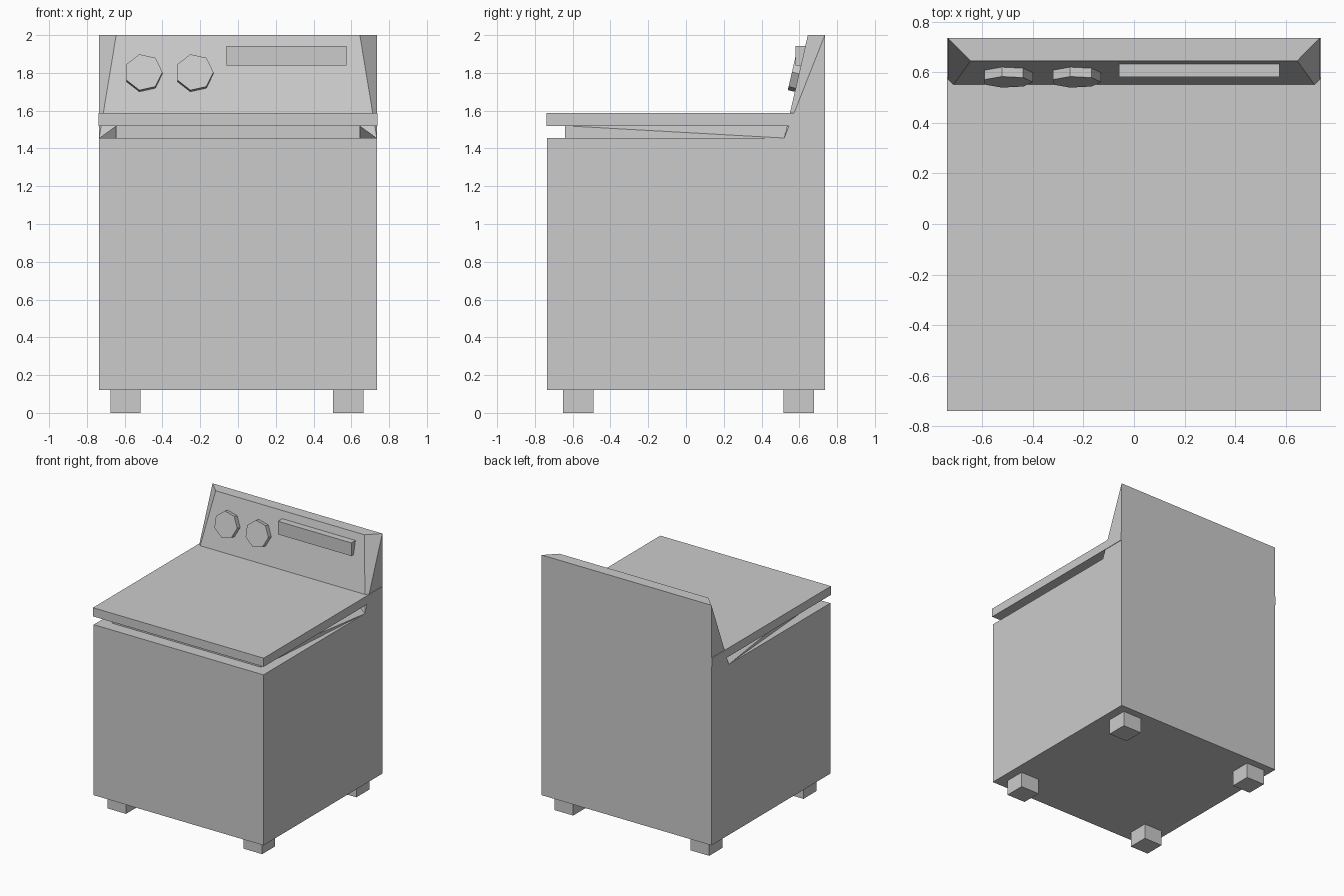
import bpy, bmesh
from math import atan2, pi
from mathutils import Matrix

if "Cube" in bpy.data.objects:
    bpy.data.objects.remove(bpy.data.objects["Cube"])


def mesh_object(name, verts, faces):
    bm = bmesh.new()
    vs = [bm.verts.new(v) for v in verts]
    for f in faces:
        bm.faces.new([vs[i] for i in f])
    bmesh.ops.recalc_face_normals(bm, faces=bm.faces)
    me = bpy.data.meshes.new(name)
    bm.to_mesh(me)
    bm.free()
    ob = bpy.data.objects.new(name, me)
    bpy.context.collection.objects.link(ob)
    return ob


def box(name, x0, x1, y0, y1, z0, z1):
    verts = [(x, y, z) for z in (z0, z1)
             for x, y in ((x0, y0), (x1, y0), (x1, y1), (x0, y1))]
    return mesh_object(name, verts, [(3, 2, 1, 0), (4, 5, 6, 7), (0, 1, 5, 4),
                                     (1, 2, 6, 5), (2, 3, 7, 6), (3, 0, 4, 7)])


W = 0.735      # half width of the cabinet
TOP = 1.455    # top of the cabinet

# Cabinet and lid
box("cabinet", -W, W, -W, W, 0.12, TOP)
box("lid", -0.739, 0.739, -0.738, W, 1.52, 1.588)

# Four feet
for side, x0, x1 in (("left", -0.675, -0.515), ("right", 0.503, 0.665)):
    for end, y0, y1 in (("front", -0.65, -0.49), ("back", 0.515, 0.677)):
        box(f"{end}_{side}_foot", x0, x1, y0, y1, 0, 0.12)

# Neck under the lid, flaring out to meet the control panel
N, B = 0.645, 0.52
neck = [(-N, -0.64, TOP), (N, -0.64, TOP), (W, B, TOP), (-W, B, TOP),
        (-N, -0.64, 1.52), (N, -0.64, 1.52), (N, B + 0.015, 1.52), (-N, B + 0.015, 1.52)]
mesh_object("lid_neck", neck, [(3, 2, 1, 0), (4, 5, 6, 7), (0, 1, 5, 4), (2, 3, 7, 6),
                               (1, 2, 5), (2, 6, 5), (0, 4, 3), (3, 4, 7)])

# Control panel: sloping front face, sides cut back to the top
panel = [(-W, B, TOP), (W, B, TOP), (W, W, TOP), (-W, W, TOP),
         (-N, N, 2.0), (N, N, 2.0), (W, W, 2.0), (-W, W, 2.0)]
mesh_object("control_panel", panel, [(3, 2, 1, 0), (4, 5, 6, 7), (0, 1, 5, 4), (2, 3, 7, 6),
                                     (1, 2, 6), (1, 6, 5), (0, 7, 3), (0, 4, 7)])

# Seven-sided knobs lying on the sloping face
tilt = atan2(N - B, 2.0 - TOP)
for name, x in (("left_knob", -0.5), ("right_knob", -0.23)):
    bpy.ops.mesh.primitive_cylinder_add(vertices=7, radius=0.1, depth=0.06)
    knob = bpy.context.object
    knob.name = name
    # first vertex turned to +x, cap turned to the front, then leaned back
    knob.data.transform(Matrix.Rotation(pi / 2 - tilt, 4, 'X')
                        @ Matrix.Rotation(-pi / 2, 4, 'Z'))
    knob.location = (x, 0.59, 1.797)

# Display bar
box("display_bar", -0.06, 0.575, 0.58, 0.645, 1.84, 1.943)
